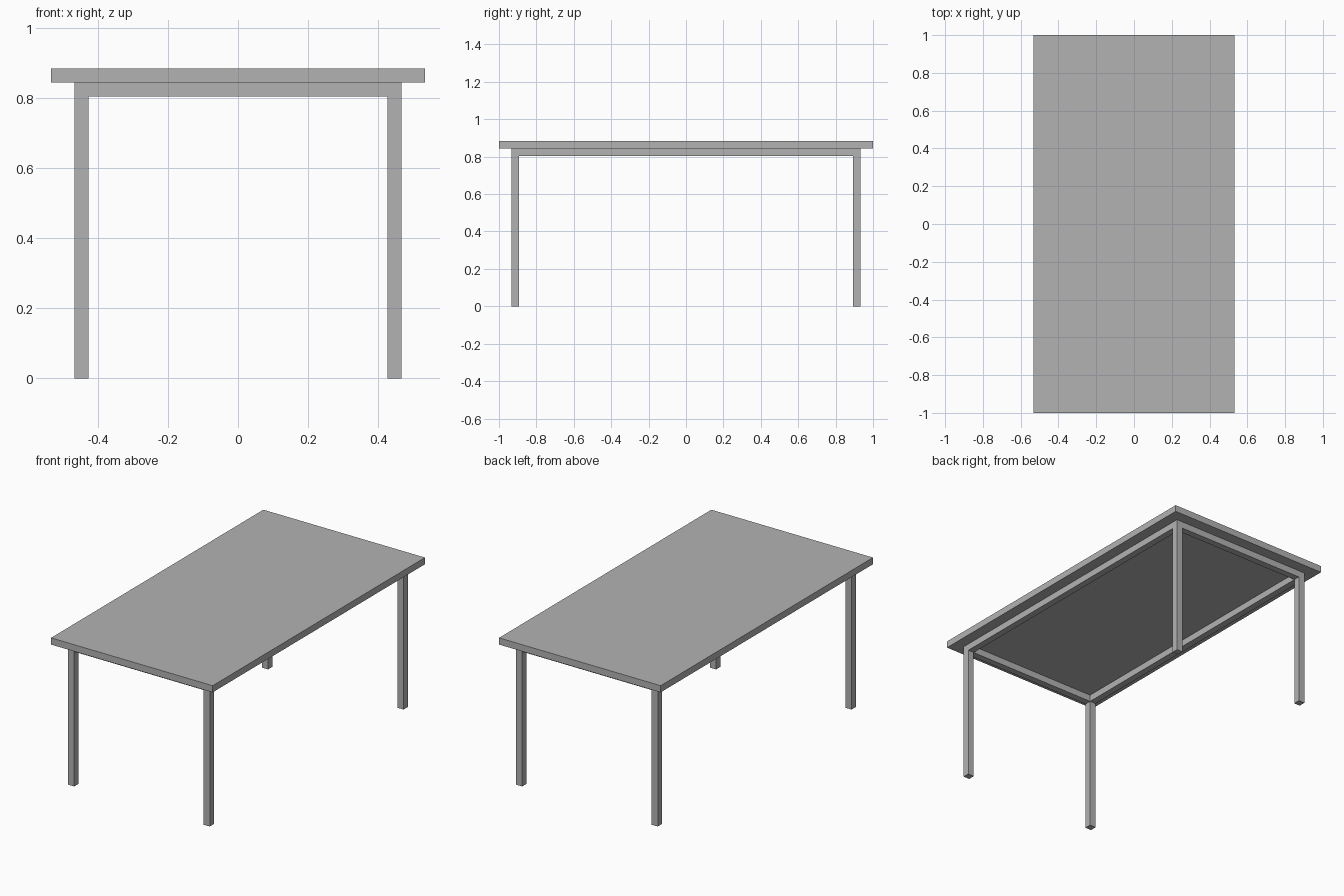
import bpy

cube = bpy.data.objects.get("Cube")
if cube:
    bpy.data.objects.remove(cube, do_unlink=True)

# Single grey finish
GREY = (0.45, 0.45, 0.45, 1)
grey = bpy.data.materials.new("plain grey")
grey.use_nodes = True
grey.diffuse_color = GREY
grey.node_tree.nodes["Principled BSDF"].inputs["Base Color"].default_value = GREY

# Main dimensions
HALF_X, HALF_Y = 0.533, 1.0
BAR = 0.04
TOP_Z, UNDER_Z = 0.883, 0.843
RAIL_Z = UNDER_Z - BAR
LEG_X, LEG_Y = 0.447, 0.913


def box(name, x, y, z0, z1, sx, sy):
    """Box centred on x, y and spanning z0 to z1."""
    bpy.ops.mesh.primitive_cube_add(size=1, location=(x, y, (z0 + z1) / 2))
    ob = bpy.context.object
    ob.name = name
    ob.scale = (sx, sy, z1 - z0)
    bpy.ops.object.transform_apply(location=False, rotation=False, scale=True)
    ob.data.materials.append(grey)
    return ob


# Table top
box("table_top", 0, 0, UNDER_Z, TOP_Z, 2 * HALF_X, 2 * HALF_Y)

# Legs, one at each corner
for sx, side in ((1, "left"), (-1, "right")):
    for sy, end in ((-1, "front"), (1, "back")):
        box(f"{end}_{side}_leg", sx * LEG_X, sy * LEG_Y, 0, UNDER_Z, BAR, BAR)

# Rails fitted between the legs
for sx, side in ((1, "left"), (-1, "right")):
    box(f"{side}_rail", sx * LEG_X, 0, RAIL_Z, UNDER_Z, BAR, 2 * LEG_Y - BAR)
for sy, end in ((-1, "front"), (1, "back")):
    box(f"{end}_rail", 0, sy * LEG_Y, RAIL_Z, UNDER_Z, 2 * LEG_X - BAR, BAR)
